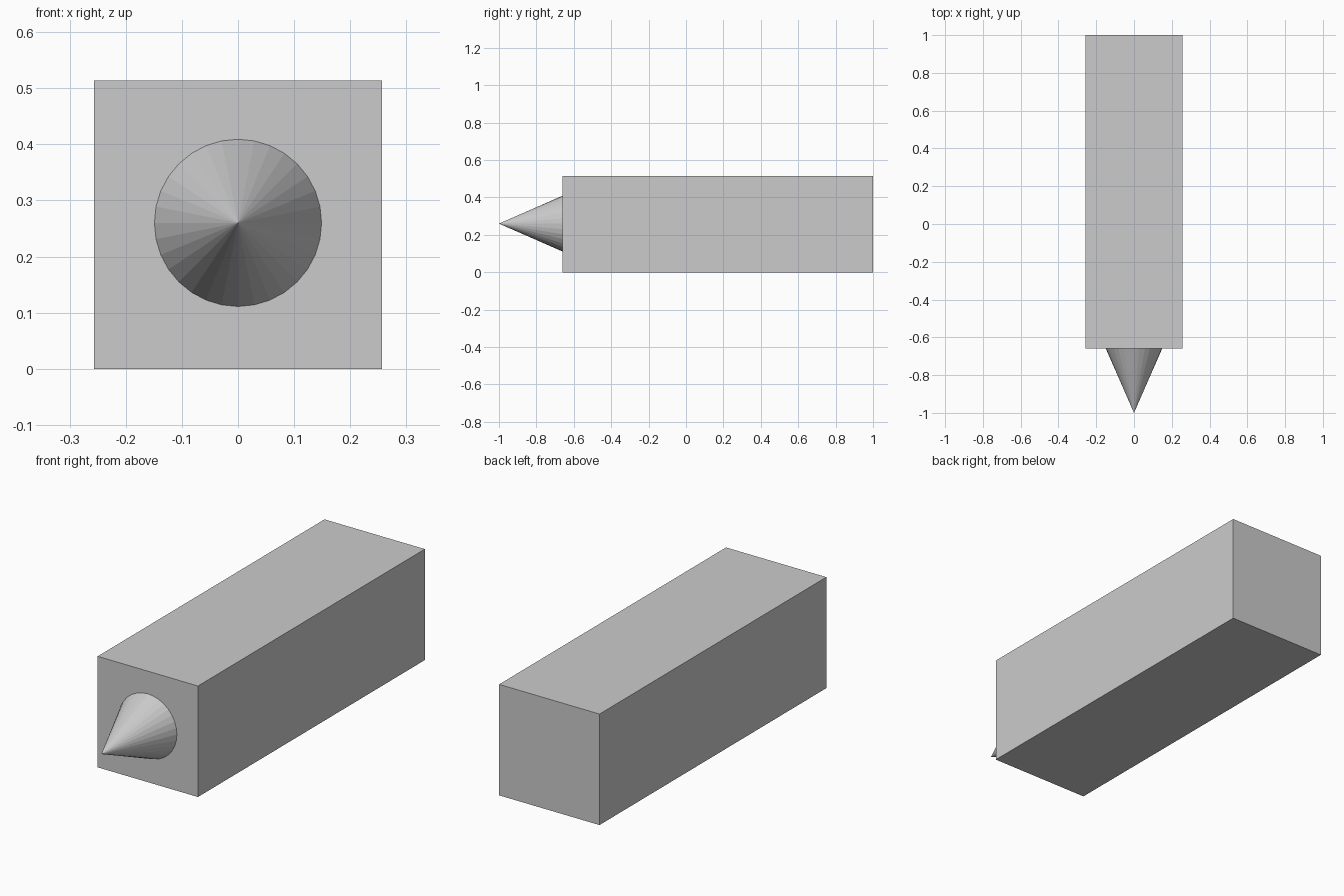
import bpy
import math

if "Cube" in bpy.data.objects:
    bpy.data.objects.remove(bpy.data.objects["Cube"])

SIZE = 0.514         # square section of the body
FRONT = -0.66        # front face of the body
BACK = 1.0
TIP = -1.0
CONE_Z = 0.26

# Long square body
bpy.ops.mesh.primitive_cube_add(size=1, location=(0, (FRONT + BACK) / 2, SIZE / 2))
body = bpy.context.object
body.name = "body"
body.scale = (SIZE, BACK - FRONT, SIZE)
bpy.ops.object.transform_apply(location=False, rotation=False, scale=True)

# Flat-faceted cone pointing forward from the front face
bpy.ops.mesh.primitive_cone_add(
    vertices=32, radius1=0.149, radius2=0, depth=FRONT - TIP,
    location=(0, (FRONT + TIP) / 2, CONE_Z), rotation=(math.pi / 2, 0, 0))
bpy.context.object.name = "front_cone"
